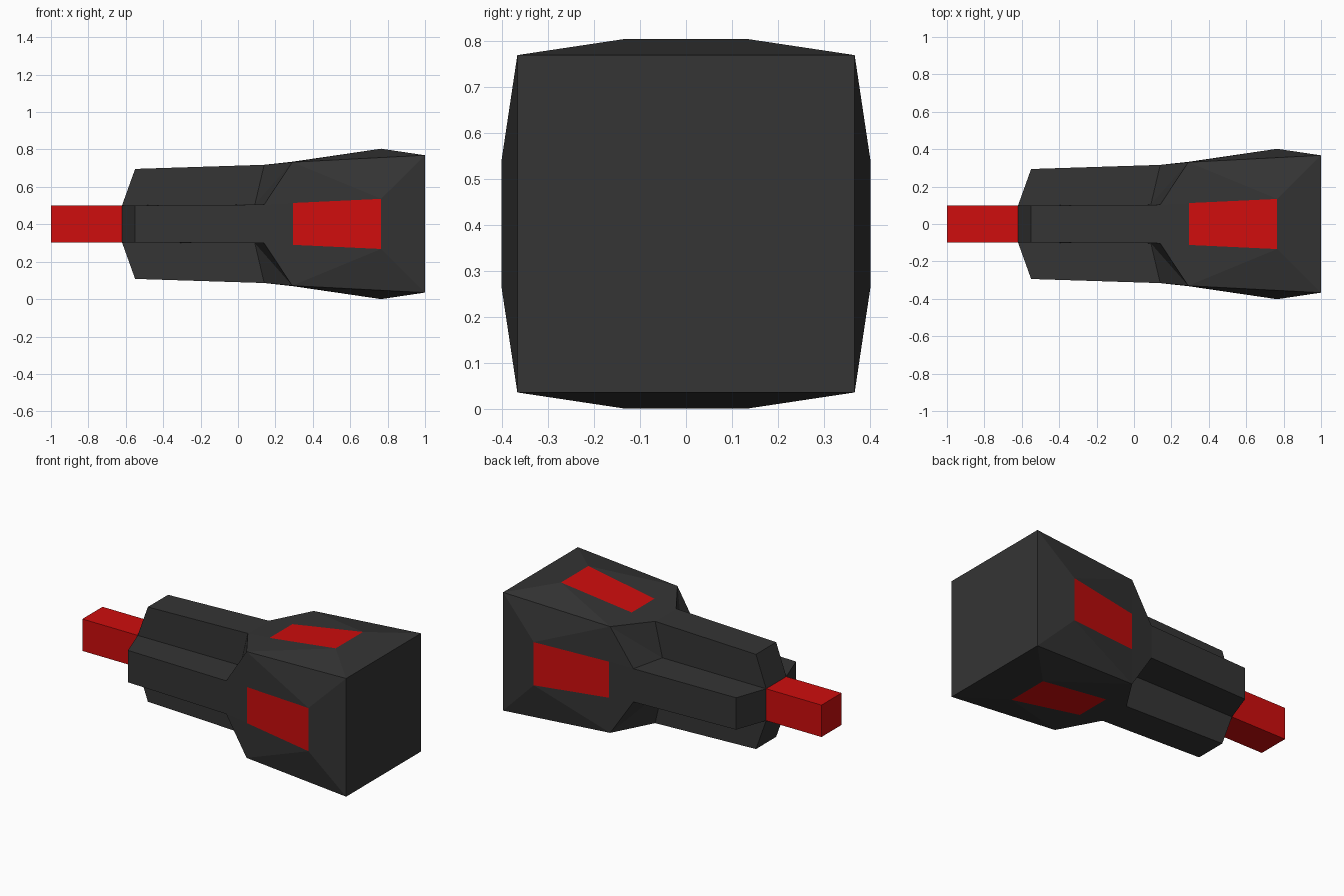
import bpy, bmesh, math
from mathutils import Matrix, Vector

if "Cube" in bpy.data.objects:
    bpy.data.objects.remove(bpy.data.objects["Cube"])

CZ = 0.402  # height of the long axis


def material(name, rgb):
    m = bpy.data.materials.new(name)
    m.diffuse_color = (*rgb, 1)
    m.use_nodes = True
    m.node_tree.nodes["Principled BSDF"].inputs["Base Color"].default_value = m.diffuse_color
    return m


dark = material("charcoal", (0.035, 0.035, 0.035))
red = material("red", (0.62, 0.004, 0.004))


def finish(name, bm, mats):
    bmesh.ops.remove_doubles(bm, verts=bm.verts[:], dist=0.0005)
    bmesh.ops.recalc_face_normals(bm, faces=bm.faces[:])
    me = bpy.data.meshes.new(name)
    bm.to_mesh(me)
    bm.free()
    for m in mats:
        me.materials.append(m)
    ob = bpy.data.objects.new(name, me)
    ob.location.z = CZ
    bpy.context.collection.objects.link(ob)
    return ob


# One side of the body, key points as (along, half width, distance out)
PTS = {
    "A": (-0.62, 0.099, 0.099),   # tip around the rod
    "B": (-0.55, 0.099, 0.294),   # front of the rib
    "C": (0.14, 0.103, 0.316),    # back of the rib
    "I": (0.09, 0.103, 0.103),    # inner corner between ribs
    "D": (0.29, 0.33, 0.33),      # front corner of the head
    "P": (0.295, 0.112, 0.333),   # red window, near end
    "Q": (0.765, 0.134, 0.402),   # red window, far end
    "E": (1.0, 0.367, 0.367),     # rear corner of the head
}
STRIPS = ["AB", "BC", "CP", "PQ", "QE"]            # faces across the middle
SIDES = ["ABCI", "CID", "CDP", "DQP", "DEQ"]       # faces mirrored left and right

bm = bmesh.new()
for k in range(4):
    turn = Matrix.Rotation(k * math.pi / 2, 3, 'X')

    def face(keys, mat=0):
        vs = []
        for key, s in keys:
            x, w, out = PTS[key]
            vs.append(bm.verts.new(turn @ Vector((x, s * w, out))))
        bm.faces.new(vs).material_index = mat

    for a, b in STRIPS:
        face([(a, -1), (a, 1), (b, 1), (b, -1)], 1 if a + b == "PQ" else 0)
    for s in (-1, 1):
        for keys in SIDES:
            face([(key, s) for key in keys])

# Flat rear end
e = PTS["E"][1]
bm.faces.new([bm.verts.new((1.0, y, z)) for y, z in ((-e, -e), (e, -e), (e, e), (-e, e))])
finish("ribbed_body", bm, [dark, red])

# Square rod at the narrow end
bm = bmesh.new()
bmesh.ops.create_cube(bm, size=1)
bmesh.ops.scale(bm, vec=(0.38, 0.198, 0.198), verts=bm.verts[:])
bmesh.ops.translate(bm, vec=(-0.81, 0, 0), verts=bm.verts[:])
finish("square_rod", bm, [red])
